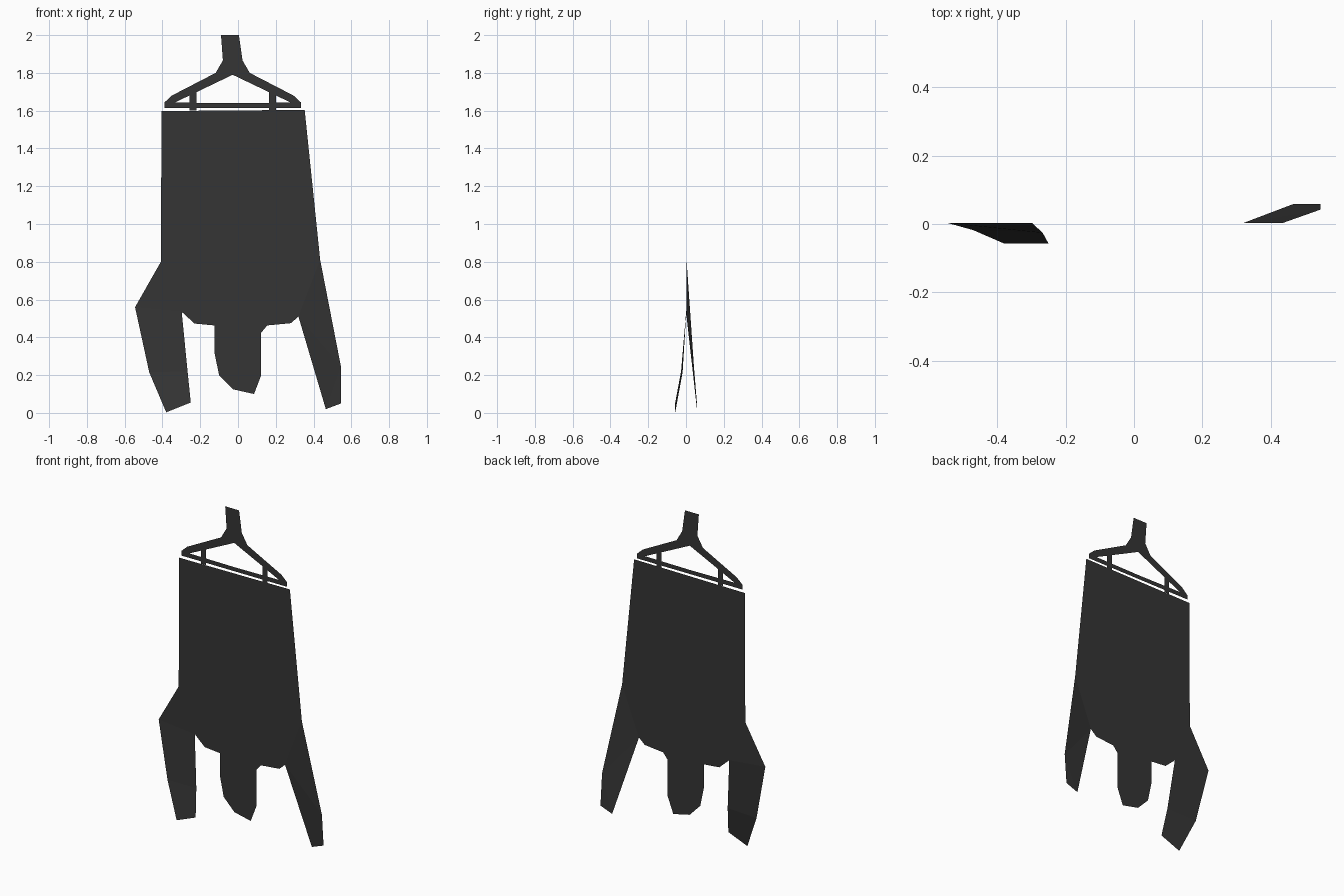
import bpy

if "Cube" in bpy.data.objects:
    bpy.data.objects.remove(bpy.data.objects["Cube"])

SHEET_Y = 0.003     # plane of the flat sheet
AXIS_X = -0.028     # mirror axis of the hanger

dark = bpy.data.materials.new("dark_hide")
dark.diffuse_color = (0.035, 0.035, 0.035, 1)
dark.use_nodes = True
dark.node_tree.nodes["Principled BSDF"].inputs["Base Color"].default_value = dark.diffuse_color


def sheet(name, faces):
    """Make one object from polygons of (x, z) or (x, z, y) points, sharing equal corners."""
    index = {}
    polys = []
    for face in faces:
        polys.append([index.setdefault(p, len(index)) for p in face])
    verts = [(p[0], p[2] if len(p) > 2 else SHEET_Y, p[1]) for p in index]
    mesh = bpy.data.meshes.new(name)
    mesh.from_pydata(verts, [], polys)
    mesh.materials.append(dark)
    obj = bpy.data.objects.new(name, mesh)
    bpy.context.collection.objects.link(obj)
    return obj


def both_sides(faces):
    """Add the mirror image of each polygon about the hanger axis."""
    return faces + [[(round(2 * AXIS_X - x, 4), z) for x, z in reversed(f)] for f in faces]


# Hide: flat body, tail flap, and two legs folded forward and back
hip_r, crotch_r = (0.435, 0.81), (0.32, 0.51)
hip_l, crotch_l = (-0.545, 0.56), (-0.298, 0.535)
tail_l, tail_r = (-0.125, 0.463), (0.123, 0.425)

body = [(-0.405, 1.598), hip_l and (-0.408, 0.80), hip_l, crotch_l, (-0.23, 0.473),
        tail_l, tail_r, (0.155, 0.463), (0.28, 0.475), crotch_r, hip_r, (0.353, 1.604)]
tail = [tail_l, (-0.125, 0.32), (-0.10, 0.20), (-0.027, 0.125),
        (0.085, 0.10), (0.123, 0.20), tail_r]

# left leg swings to the front
shin_out, shin_in = (-0.47, 0.215, -0.018), (-0.267, 0.22, -0.026)
leg_l = [[hip_l, shin_out, shin_in, crotch_l],
         [shin_out, (-0.38, 0.003, -0.057), (-0.25, 0.055, -0.057), shin_in]]

# right leg swings to the back
knee, toe = (0.545, 0.245, 0.042), (0.465, 0.02, 0.058)
leg_r = [[hip_r, crotch_r, knee],
         [crotch_r, toe, knee],
         [knee, toe, (0.545, 0.05, 0.058)]]

sheet("hide", [body, tail] + leg_l + leg_r)

# Hanger: stem, sloping arms with blunt ends, and the lower bar
stem = [(-0.09, 2.0), (-0.08, 1.866), (-0.118, 1.80), (AXIS_X, 1.79),
        (0.062, 1.80), (0.024, 1.866), (0.005, 2.0)]
arm = [(-0.118, 1.80), (-0.35, 1.68), (-0.39, 1.643), (-0.335, 1.643), (AXIS_X, 1.79)]
bar = [(-0.39, 1.643), (-0.39, 1.615), (AXIS_X, 1.615), (AXIS_X, 1.64), (-0.335, 1.643)]
sheet("hanger", [stem] + both_sides([arm, bar]))

# Clips holding the hide to the bar
sheet("hanger_clips", both_sides([[(-0.256, 1.69), (-0.256, 1.60), (-0.22, 1.60), (-0.22, 1.70)]]))
